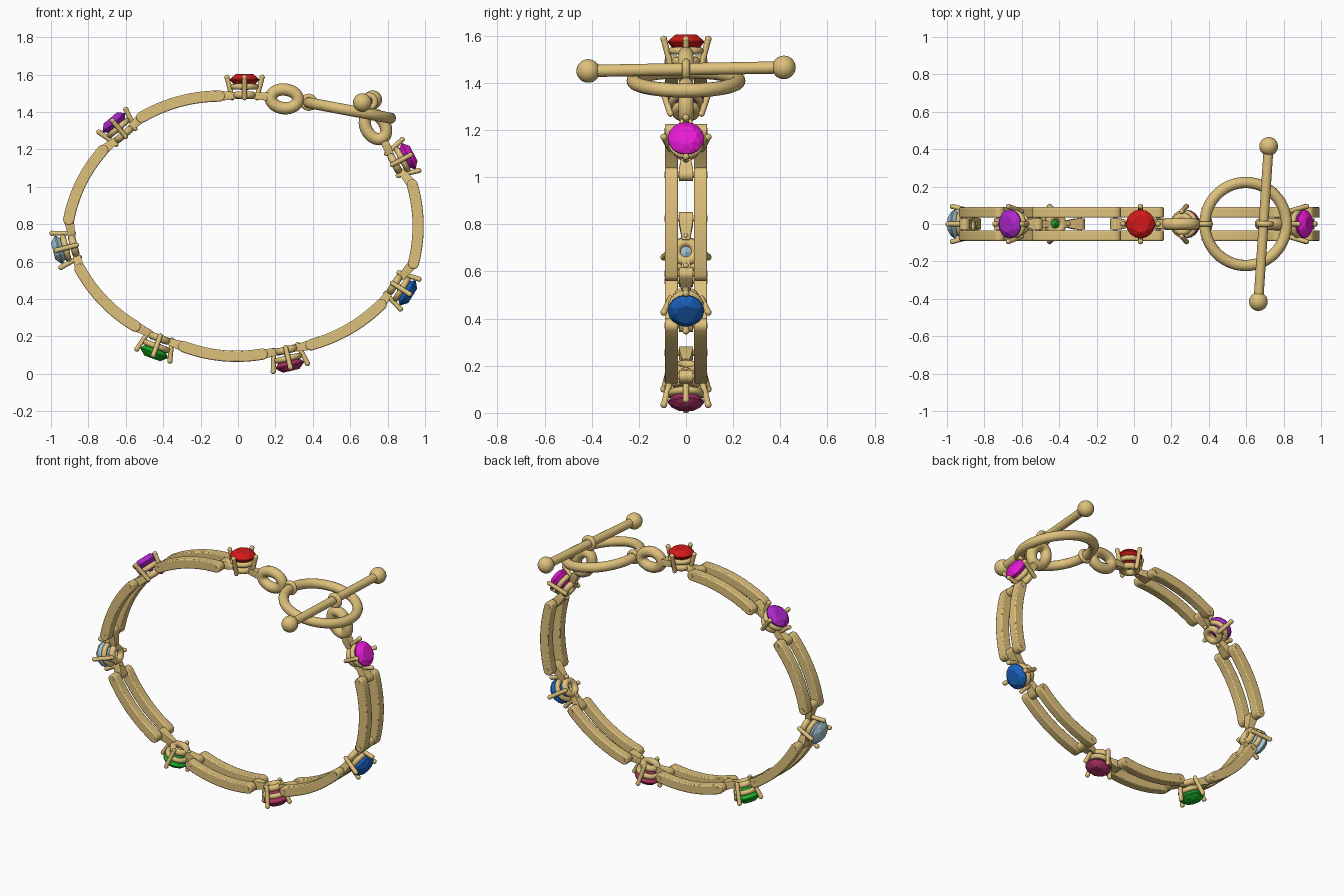
import bpy, bmesh
from math import pi, cos, sin, atan2
from mathutils import Vector, Matrix

if "Cube" in bpy.data.objects:
    bpy.data.objects.remove(bpy.data.objects["Cube"])


def material(name, rgb):
    m = bpy.data.materials.new(name)
    m.diffuse_color = (*rgb, 1)
    m.use_nodes = True
    m.node_tree.nodes["Principled BSDF"].inputs["Base Color"].default_value = m.diffuse_color
    return m


GOLD = material("gold", (0.73, 0.53, 0.2))


def finish(bm, name, mat=GOLD, smooth=True, bevel=0):
    bmesh.ops.recalc_face_normals(bm, faces=bm.faces[:])
    me = bpy.data.meshes.new(name)
    bm.to_mesh(me)
    bm.free()
    me.materials.append(mat)
    ob = bpy.data.objects.new(name, me)
    bpy.context.collection.objects.link(ob)
    if bevel:
        b = ob.modifiers.new("bevel", "BEVEL")
        b.width, b.segments, b.limit_method = bevel, 2, "ANGLE"
    if smooth:
        bpy.ops.object.select_all(action="DESELECT")
        ob.select_set(True)
        bpy.context.view_layer.objects.active = ob
        bpy.ops.object.shade_smooth_by_angle(angle=0.7)
    return ob


def V(x, z, y=0):
    return Vector((x, y, z))


def torus(bm, R, r, M, nu=32, nv=12, sx=1, sy=1):
    rows = [[bm.verts.new(M @ Vector((cos(a) * (R * sx + r * cos(b)), sin(a) * (R * sy + r * cos(b)), r * sin(b))))
             for b in (2 * pi * j / nv for j in range(nv))]
            for a in (2 * pi * i / nu for i in range(nu))]
    for i in range(nu):
        for j in range(nv):
            p, q = rows[i], rows[(i + 1) % nu]
            k = (j + 1) % nv
            bm.faces.new((p[j], q[j], q[k], p[k]))


def rod(bm, a, b, r, seg=12):
    d = b - a
    M = Matrix.Translation((a + b) / 2) @ d.to_track_quat("Z", "Y").to_matrix().to_4x4()
    bmesh.ops.create_cone(bm, cap_ends=True, segments=seg, radius1=r, radius2=r, depth=d.length, matrix=M)


def ball(bm, p, r, u=12, v=8):
    bmesh.ops.create_uvsphere(bm, u_segments=u, v_segments=v, radius=r, matrix=Matrix.Translation(p))


def hull(bm, pts):
    bmesh.ops.convex_hull(bm, input=[bm.verts.new(p) for p in pts])


# Matrix whose local z is the outward direction n in the xz plane, local y is world y
def frame(p, n):
    z = n.normalized()
    y = Vector((0, 1, 0))
    M = Matrix((y.cross(z), y, z)).transposed().to_4x4()
    return Matrix.Translation(p) @ M


# Oval eye lying in the xz plane
def flat_xz(p, ang=0):
    return Matrix.Translation(p) @ Matrix.Rotation(-ang, 4, "Y") @ Matrix.Rotation(pi / 2, 4, "X")


def gem(name, M, rgb):
    bm = bmesh.new()
    pts = []
    for n, r, z, off in ((16, 0.077, 0.08, 0), (16, 0.077, 0.086, 0), (8, 0.065, 0.101, 0.5), (8, 0.045, 0.114, 0)):
        pts += [Vector((r * cos(2 * pi * (i + off) / n), r * sin(2 * pi * (i + off) / n), z)) for i in range(n)]
    pts += [Vector((0.045 * cos(pi * i / 4), 0.045 * sin(pi * i / 4), 0.045)) for i in range(8)]
    pts.append(Vector((0, 0, 0.015)))
    hull(bm, [M @ p for p in pts])
    finish(bm, "gem_" + name, material(name, rgb), smooth=False)


def setting(name, M):
    bm = bmesh.new()
    # base collar and gem seat
    torus(bm, 0.042, 0.02, M, 24)
    torus(bm, 0.06, 0.016, M @ Matrix.Translation((0, 0, 0.045)), 24)
    # four prongs
    for i in range(4):
        c, s = cos(i * pi / 2), sin(i * pi / 2)
        a = M @ Vector((0.066 * c, 0.066 * s, -0.015))
        b = M @ Vector((0.094 * c, 0.094 * s, 0.095))
        rod(bm, a, b, 0.013)
        ball(bm, a, 0.013)
        ball(bm, b, 0.0145)
    finish(bm, "setting_" + name)


# Tapered lug from the collar of a setting to a hinge point
def lug(name, base, hinge, wide=0.03, r=0.027):
    bm = bmesh.new()
    d = (hinge - base).normalized()
    side = Vector((-d.z, 0, d.x))
    start = base + d * 0.048
    pts = [start + side * a * 0.018 + Vector((0, b * 0.016, 0)) for a in (-1, 1) for b in (-1, 1)]
    pts += [hinge + V(r * cos(i * pi / 8), r * sin(i * pi / 8), y) for i in range(16) for y in (-wide, wide)]
    hull(bm, pts)
    finish(bm, "lug_" + name)


# Pair of curved bars with rounded ends plus hinge pins
def link(name, a, b, bulge=0.028, w=0.03):
    d = b - a
    n = Vector((d.z, 0, -d.x)).normalized()
    if n.dot((a + b) / 2 - V(0, 0.79)) < 0:
        n = -n
    N = 12
    mid, tang = [], []
    for i in range(N + 1):
        t = i / N
        mid.append(a + d * t + n * bulge * 4 * t * (1 - t))
        tang.append((d + n * bulge * 4 * (1 - 2 * t)).normalized())
    outer = [p + Vector((-t.z, 0, t.x)) * w for p, t in zip(mid, tang)]
    inner = [p - Vector((-t.z, 0, t.x)) * w for p, t in zip(mid, tang)]

    def cap(p, t):
        s = Vector((-t.z, 0, t.x))
        return [p + w * (cos(k * pi / 8) * s + sin(k * pi / 8) * t) for k in range(1, 8)]
    outline = outer + cap(b, tang[-1]) + inner[::-1] + cap(a, -tang[0])
    bm = bmesh.new()
    for y in (-0.09, 0.034):
        f = bm.faces.new([bm.verts.new(p + Vector((0, y, 0))) for p in outline])
        ext = bmesh.ops.extrude_face_region(bm, geom=[f])["geom"]
        bmesh.ops.translate(bm, vec=(0, 0.056, 0), verts=[v for v in ext if isinstance(v, bmesh.types.BMVert)])
    finish(bm, "link_" + name, bevel=0.006)
    bm = bmesh.new()
    for p in (a, b):
        rod(bm, p - Vector((0, 0.092, 0)), p + Vector((0, 0.092, 0)), 0.013)
    finish(bm, "hinge_pins_" + name)


# Stations: name, base point, outward direction, gem colour
STONES = [
    ("red", V(0.035, 1.49), V(0, 1), (0.65, 0.01, 0.01)),
    ("purple", V(-0.61, 1.28), V(-0.64, 0.76), (0.42, 0.02, 0.6)),
    ("pale_blue", V(-0.878, 0.684), V(-0.97, -0.25), (0.35, 0.55, 0.65)),
    ("green", V(-0.42, 0.19), V(-0.34, -0.94), (0.01, 0.4, 0.02)),
    ("maroon", V(0.258, 0.127), V(0.23, -0.97), (0.4, 0.03, 0.12)),
    ("blue", V(0.837, 0.477), V(0.847, -0.53), (0.01, 0.12, 0.5)),
    ("magenta", V(0.838, 1.125), V(0.883, 0.47), (0.8, 0.01, 0.65)),
]
HINGES = [
    (V(-0.10, 1.485), V(-0.515, 1.372)),
    (V(-0.722, 1.195), V(-0.905, 0.825)),
    (V(-0.845, 0.56), V(-0.55, 0.255)),
    (V(-0.29, 0.145), V(0.13, 0.105)),
    (V(0.39, 0.155), V(0.765, 0.37)),
    (V(0.938, 0.59), V(0.932, 1.01)),
]
for name, p, n, rgb in STONES:
    M = frame(p, n)
    setting(name, M)
    gem(name, M, rgb)
for i, (a, b) in enumerate(HINGES):
    link(str(i + 1), a, b)
    lug(f"{i + 1}_start", STONES[i][1], a)
    lug(f"{i + 1}_end", STONES[i + 1][1], b)

# Clasp eyes joined to the end settings
eye1, eye2 = V(0.248, 1.47), V(0.735, 1.322)
for name, p, ang, base, end in (("ring", eye1, -0.1, STONES[0][1], V(0.15, 1.483)),
                                ("bar", eye2, -1.02, STONES[6][1], V(0.79, 1.225))):
    bm = bmesh.new()
    torus(bm, 1, 0.033, flat_xz(p, ang), 32, 14, 0.073, 0.05)
    finish(bm, "clasp_eye_" + name)
    lug("eye_" + name, base, end, 0.026, 0.022)

# Toggle ring and the collar that holds it
bm = bmesh.new()
tilt = atan2(-0.09, 0.48)
torus(bm, 0.222, 0.03, Matrix.Translation(V(0.597, 1.408)) @ Matrix.Rotation(-tilt, 4, "Y"), 56, 14)
finish(bm, "toggle_ring")
bm = bmesh.new()
torus(bm, 0.032, 0.014, flat_xz(V(0.378, 1.452)), 24)
finish(bm, "toggle_ring_collar")

# Toggle bar with ball ends and its collar
a, b = V(0.665, 1.45, -0.415), V(0.72, 1.465, 0.415)
bm = bmesh.new()
rod(bm, a, b, 0.026, 20)
for p in (a, b):
    ball(bm, p, 0.05, 24, 14)
finish(bm, "toggle_bar")
bm = bmesh.new()
torus(bm, 0.032, 0.017, flat_xz(V(0.70, 1.455)), 24)
rod(bm, V(0.70, 1.425), V(0.70, 1.38), 0.017)
finish(bm, "toggle_bar_collar")
